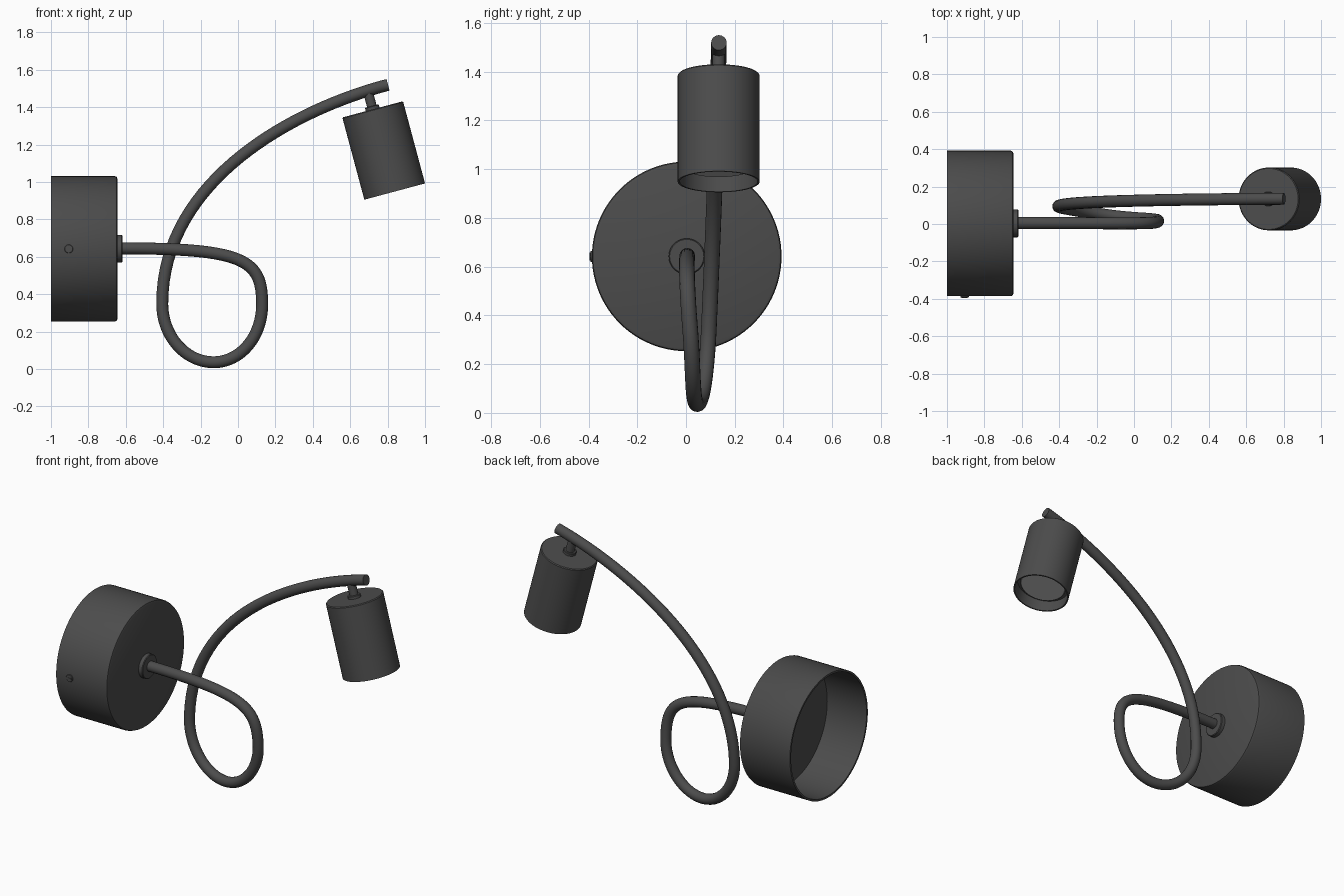
import bpy, bmesh, math
from mathutils import Matrix, Vector

if "Cube" in bpy.data.objects:
    bpy.data.objects.remove(bpy.data.objects["Cube"])


def material(name, value):
    mat = bpy.data.materials.new(name)
    mat.use_nodes = True
    colour = (value, value, value, 1)
    mat.diffuse_color = colour
    mat.node_tree.nodes["Principled BSDF"].inputs["Base Color"].default_value = colour
    return mat


DARK = material("charcoal metal", 0.072)
LENS = material("light grey lens", 0.45)


def add_mesh(name, mesh, mat):
    mesh.materials.clear()
    mesh.materials.append(mat)
    mesh.shade_smooth()
    mesh.set_sharp_from_angle(angle=math.radians(35))
    obj = bpy.data.objects.new(name, mesh)
    bpy.context.collection.objects.link(obj)
    return obj


def lathe(name, profile, origin, axis, mat=DARK, steps=64):
    """Spin (radius, height) points around an axis through origin."""
    bm = bmesh.new()
    verts = [bm.verts.new((r, 0, h)) for r, h in profile]
    edges = [bm.edges.new(pair) for pair in zip(verts, verts[1:])]
    bmesh.ops.spin(bm, geom=verts + edges, cent=(0, 0, 0), axis=(0, 0, 1),
                   angle=math.tau, steps=steps)
    bmesh.ops.remove_doubles(bm, verts=bm.verts, dist=0.0001)
    bmesh.ops.recalc_face_normals(bm, faces=bm.faces)
    turn = Vector(axis).to_track_quat('Z', 'Y').to_matrix().to_4x4()
    bm.transform(Matrix.Translation(origin) @ turn)
    mesh = bpy.data.meshes.new(name)
    bm.to_mesh(mesh)
    bm.free()
    return add_mesh(name, mesh, mat)


def rod(name, radius, length, origin, axis, bevel=0.003, steps=32):
    return lathe(name, [(0, 0), (radius, 0), (radius, length - bevel),
                        (radius - bevel, length), (0, length)],
                 origin, axis, steps=steps)


# Wall base: a cup open towards the wall, with a softened front rim
R, DEPTH, MID_Z, MID_Y = 0.389, 0.355, 0.642, 0.003
lathe("wall_base", [(0, 0.275), (R - 0.012, 0.275), (R - 0.012, 0), (R, 0),
                    (R, DEPTH - 0.014), (R - 0.004, DEPTH - 0.004),
                    (R - 0.014, DEPTH), (0, DEPTH)],
      (-1, MID_Y, MID_Z), (1, 0, 0), steps=96)
rod("base_collar", 0.074, 0.028, (-0.646, MID_Y, MID_Z), (1, 0, 0), 0.004, 48)

# Side screw with a raised cross
screw_at = Vector((-0.905, MID_Y - R, MID_Z))
rod("side_screw", 0.023, 0.012, screw_at + Vector((0, 0.006, 0)), (0, -1, 0), 0.002)
for label, size in (("upright", (0.007, 0.006, 0.032)), ("level", (0.032, 0.006, 0.007))):
    bm = bmesh.new()
    bmesh.ops.create_cube(bm, size=1)
    bm.transform(Matrix.Translation(screw_at + Vector((0, -0.006, 0)))
                 @ Matrix.Diagonal((*size, 1)))
    mesh = bpy.data.meshes.new("screw_cross")
    bm.to_mesh(mesh)
    bm.free()
    add_mesh("screw_cross_" + label, mesh, DARK)

# Looping flexible arm: position, direction, handle length before and after
path = [((-0.64, 0.005, 0.645), (1, 0, 0), 0.1, 0.68),
        ((0.129, 0.017, 0.345), (0, 0.08, -1), 0.24, 0.17),
        ((-0.13, 0.046, 0.036), (-1, 0.14, 0), 0.145, 0.152),
        ((-0.405, 0.094, 0.35), (0, 0.045, 1), 0.173, 0.67),
        ((0.802, 0.135, 1.519), (0.968, 0.005, 0.25), 0.5, 0.1)]
curve = bpy.data.curves.new("arm_path", 'CURVE')
curve.dimensions = '3D'
curve.bevel_depth = 0.032
curve.bevel_resolution = 6
curve.resolution_u = 32
curve.use_fill_caps = True
spline = curve.splines.new('BEZIER')
spline.bezier_points.add(len(path) - 1)
for point, (co, direction, before, after) in zip(spline.bezier_points, path):
    point.handle_left_type = point.handle_right_type = 'FREE'
    point.co = co
    point.handle_left = Vector(co) - Vector(direction) * before
    point.handle_right = Vector(co) + Vector(direction) * after
guide = bpy.data.objects.new("arm_path", curve)
bpy.context.collection.objects.link(guide)
graph = bpy.context.evaluated_depsgraph_get()
arm_mesh = bpy.data.meshes.new_from_object(guide.evaluated_get(graph))
bpy.data.objects.remove(guide)
add_mesh("flexible_arm", arm_mesh, DARK)

# Lamp head: a tilted can open at the lower end
tilt = math.radians(15)
down = Vector((math.sin(tilt), 0, -math.cos(tilt)))
top = Vector((0.72, 0.134, 1.388))
HR, LENGTH, RECESS = 0.168, 0.455, 0.055
FLOOR = LENGTH - RECESS - 0.02
lathe("lamp_head", [(0, 0), (HR - 0.005, 0), (HR, 0.005), (HR, LENGTH),
                    (HR - 0.008, LENGTH), (HR - 0.008, FLOOR), (0, FLOOR)],
      top, down)
lathe("lamp_lens", [(0, 0), (0.137, 0), (0.137, 0.016), (0.132, 0.02), (0, 0.02)],
      top + down * FLOOR, down, LENS)

# Joint between the arm and the head
rod("head_flange", 0.038, 0.02, top + down * 0.002, -down)
rod("head_stem", 0.026, 0.1, top, -down)
